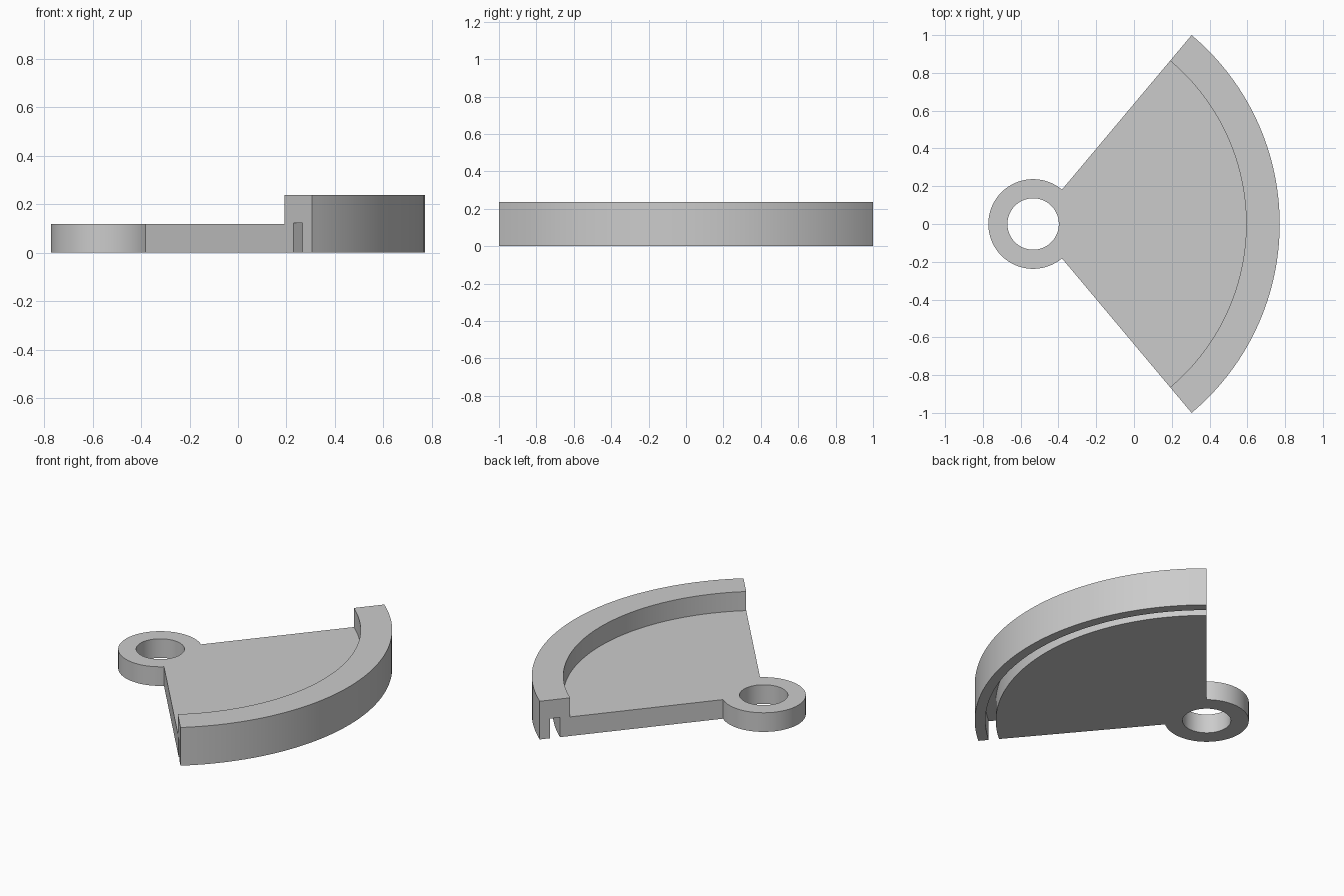
import bpy
import bmesh
from math import radians, sin, cos

cube = bpy.data.objects.get("Cube")
if cube:
    bpy.data.objects.remove(cube, do_unlink=True)

# Main dimensions, measured from the pivot axis
PIVOT_X = -0.534
HOLE, BOSS = 0.136, 0.2373
RIM_IN, RIM_OUT = 1.128, 1.3054
SLOT_IN, SLOT_OUT, SLOT_TOP = 1.187, 1.246, 0.122
PLATE_TOP, RIM_TOP = 0.1187, 0.2373
HALF_ANGLE = 50


def sweep(bm, profile, start, end, steps):
    """Turn a closed (radius, z) profile about the pivot; return its vertex rings."""
    rings = []
    for i in range(steps + 1):
        a = radians(start + (end - start) * i / steps)
        rings.append([bm.verts.new((PIVOT_X + r * cos(a), r * sin(a), z))
                      for r, z in profile])
    for a, b in zip(rings, rings[1:]):
        for j in range(len(profile)):
            k = (j + 1) % len(profile)
            # the wall shared by boss and sector stays open
            bm.faces.new((a[j], a[k], b[k], b[j]))
    return rings


bm = bmesh.new()

# Sector: thin plate, raised rim and the slot under the rim
sector = [(HOLE, PLATE_TOP), (HOLE, 0), (BOSS, 0), (SLOT_IN, 0),
          (SLOT_IN, SLOT_TOP), (SLOT_OUT, SLOT_TOP), (SLOT_OUT, 0),
          (RIM_OUT, 0), (RIM_OUT, RIM_TOP), (RIM_IN, RIM_TOP),
          (RIM_IN, PLATE_TOP), (BOSS, PLATE_TOP)]
rings = sweep(bm, sector, -HALF_ANGLE, HALF_ANGLE, 50)
for ring in (rings[0], rings[-1]):
    bm.faces.new(ring[2:])

# Pivot boss: the rest of the ring around the hole
boss = [(HOLE, PLATE_TOP), (HOLE, 0), (BOSS, 0), (BOSS, PLATE_TOP)]
sweep(bm, boss, HALF_ANGLE, 360 - HALF_ANGLE, 78)

bmesh.ops.remove_doubles(bm, verts=bm.verts, dist=0.0001)
bmesh.ops.recalc_face_normals(bm, faces=bm.faces)

mesh = bpy.data.meshes.new("slotted_sector")
bm.to_mesh(mesh)
bm.free()
part = bpy.data.objects.new("slotted_sector", mesh)
bpy.context.collection.objects.link(part)

# Plain grey finish
grey = bpy.data.materials.new("light_grey")
grey.use_nodes = True
colour = (0.6, 0.6, 0.6, 1)
grey.diffuse_color = colour
grey.node_tree.nodes["Principled BSDF"].inputs["Base Color"].default_value = colour
mesh.materials.append(grey)

# Smooth arcs with crisp edges
bpy.ops.object.select_all(action="DESELECT")
part.select_set(True)
bpy.context.view_layer.objects.active = part
bpy.ops.object.shade_smooth_by_angle(angle=radians(30))
